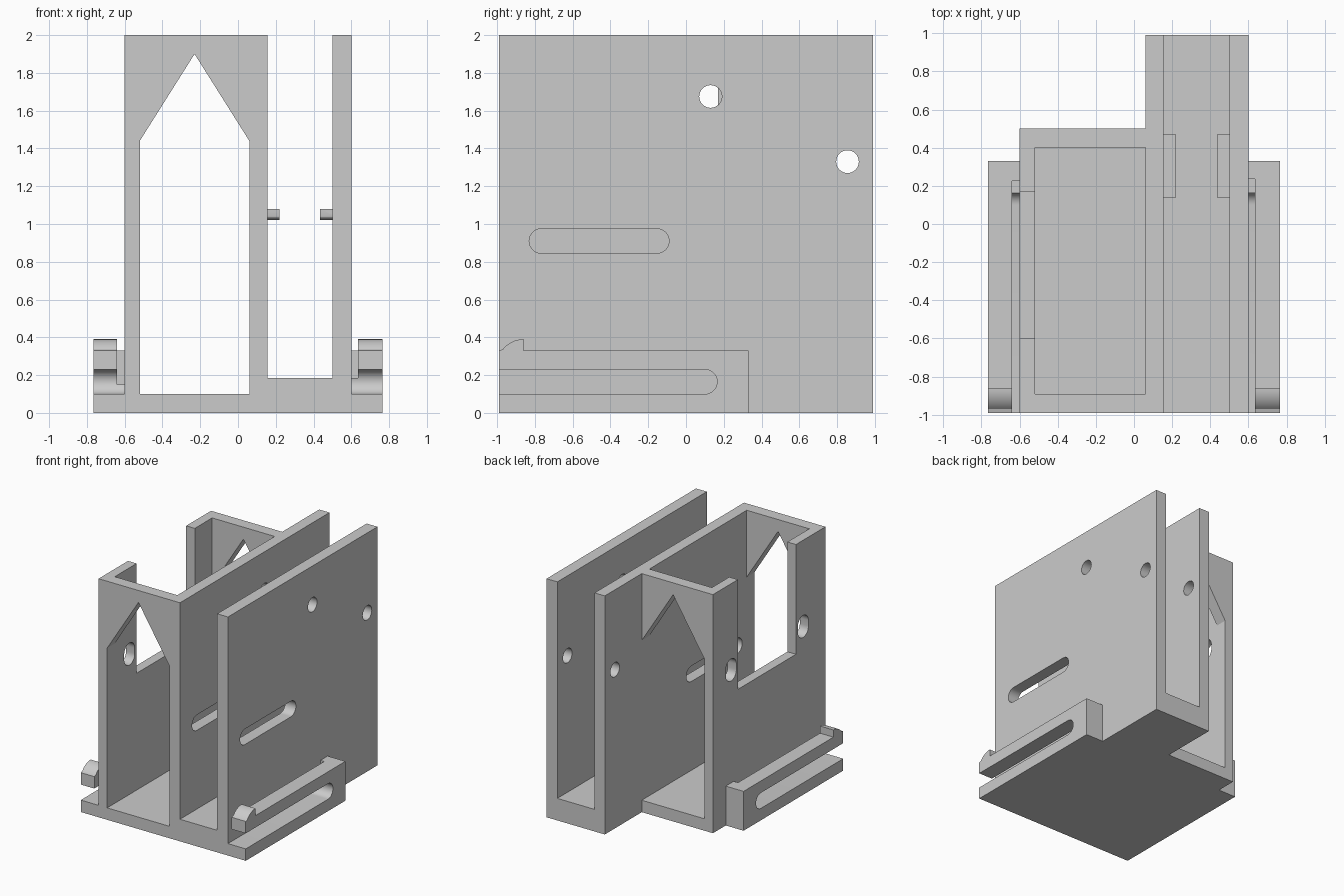
import bpy, bmesh, math
from math import pi, sin, cos
from mathutils import Vector

if "Cube" in bpy.data.objects:
    bpy.data.objects.remove(bpy.data.objects["Cube"])

grey = bpy.data.materials.new("plain grey")
grey.use_nodes = True
grey.diffuse_color = (0.6, 0.6, 0.6, 1)
grey.node_tree.nodes["Principled BSDF"].inputs["Base Color"].default_value = (0.6, 0.6, 0.6, 1)


def prism(name, profile, axis, lo, hi):
    """Extrude a 2D profile along an axis; it lies in the other two axes."""
    def place(p, t):
        a, b = p
        return Vector({"x": (t, a, b), "y": (a, t, b), "z": (a, b, t)}[axis])
    bm = bmesh.new()
    face = bm.faces.new([bm.verts.new(place(p, lo)) for p in profile])
    ext = bmesh.ops.extrude_face_region(bm, geom=[face])
    verts = [v for v in ext["geom"] if isinstance(v, bmesh.types.BMVert)]
    bmesh.ops.translate(bm, verts=verts, vec=place((0, 0), hi - lo))
    bmesh.ops.recalc_face_normals(bm, faces=bm.faces)
    mesh = bpy.data.meshes.new(name)
    bm.to_mesh(mesh)
    bm.free()
    mesh.materials.append(grey)
    obj = bpy.data.objects.new(name, mesh)
    bpy.context.collection.objects.link(obj)
    return obj


def box(name, x, y, z):
    return prism(name, [(x[0], y[0]), (x[1], y[0]), (x[1], y[1]), (x[0], y[1])], "z", *z)


def arc(cx, cy, r, start, end, n=16, ry=None):
    ry = r if ry is None else ry
    steps = [start + (end - start) * i / n for i in range(n + 1)]
    return [(cx + r * cos(a), cy + ry * sin(a)) for a in steps]


def combine(target, other, operation):
    """Apply a boolean and remove the second object."""
    mod = target.modifiers.new(operation, "BOOLEAN")
    mod.operation, mod.solver, mod.object = operation, "EXACT", other
    bpy.context.view_layer.objects.active = target
    bpy.ops.object.modifier_apply(modifier=mod.name)
    bpy.data.objects.remove(other)


def cut(target, cutter):
    combine(target, cutter, "DIFFERENCE")


# Main body: an L-shaped block
body = prism("bracket_body", [(-.60, -.99), (.60, -.99), (.60, .99),
                              (.06, .99), (.06, .50), (-.60, .50)], "z", 0, 2)

# Wide channel, narrow slot, and the window in the left-hand wall
cut(body, box("wide_channel", (-.52, .06), (-.89, .40), (.10, 2.1)))
cut(body, box("narrow_channel", (.155, .50), (-1.1, 1.1), (.185, 2.1)))
cut(body, box("side_window", (-.7, -.45), (-.60, .17), (1.08, 2.1)))

# Pointed openings through the front and back walls
gable = [(-.52, .10), (.06, .10), (.06, 1.44), (-.23, 1.90), (-.52, 1.44)]
for lo, hi in ((-1.1, -.8), (.3, .6)):
    cut(body, prism("gable_opening", gable, "y", lo, hi))

# Round holes and long slots through both narrow-channel walls
for y, z in ((.13, 1.675), (.855, 1.33)):
    cut(body, prism("round_hole", arc(y, z, .06, 0, 2 * pi, 32)[:-1], "x", 0, .7))
long_slot = arc(-.765, .91, .065, pi / 2, 3 * pi / 2) + arc(-.155, .91, .065, -pi / 2, pi / 2)
cut(body, prism("long_slot", long_slot, "x", 0, .7))

# Upright oval holes in the outer wall
for y in (-.695, .26):
    oval = arc(y, 1.30, .07, 0, pi) + arc(y, 1.255, .07, pi, 2 * pi)
    cut(body, prism("oval_hole", oval, "x", -.7, -.45))

# Side arms: slotted spring clips with a rounded catch at the front
arm_profile = ([(-.99, 0), (.33, 0), (.33, .33), (-.86, .33), (-.86, .39)]
               + arc(-.86, .25, .14, pi / 2, pi * .79, 8)[1:]
               + [(-.99, .33), (-.99, .23)]
               + arc(.10, .165, .065, pi / 2, -pi / 2) + [(-.99, .10)])
for side, gap_z, gap_x, gap_y in ((1, .185, .635, .235), (-1, .15, .64, .225)):
    arm = prism("side_arm", arm_profile, "x", *sorted((side * .59, side * .765)))
    gap = box("arm_gap", sorted((side * .5, side * gap_x)), (-1.1, gap_y), (gap_z, .6))
    cut(arm, gap)
    combine(body, arm, "UNION")

# Small ledges inside the narrow channel, with a rounded underside
ledge = [(.47, 1.08), (.14, 1.08), (.14, 1.04)] + arc(.20, 1.04, .06, pi, 1.5 * pi, 8, .02)[1:] + [(.47, 1.02)]
for lo, hi in ((.14, .22), (.435, .51)):
    combine(body, prism("ledge", ledge, "x", lo, hi), "UNION")

bpy.ops.object.select_all(action="DESELECT")
body.select_set(True)
bpy.context.view_layer.objects.active = body
bpy.ops.object.shade_smooth_by_angle(angle=math.radians(30))
